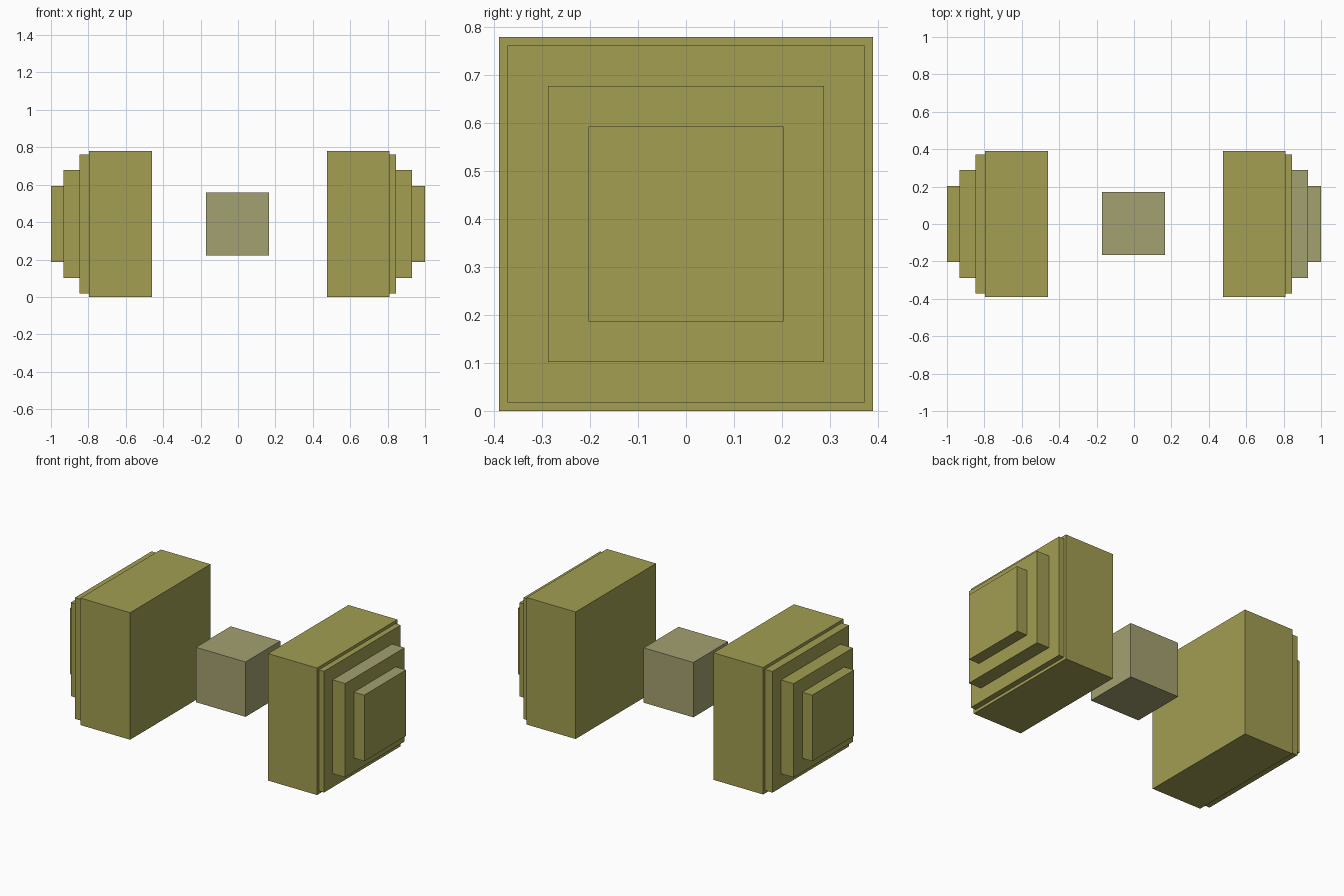
import bpy

if "Cube" in bpy.data.objects:
    bpy.data.objects.remove(bpy.data.objects["Cube"])


def material(name, rgb):
    m = bpy.data.materials.new(name)
    m.diffuse_color = (*rgb, 1)
    m.use_nodes = True
    m.node_tree.nodes["Principled BSDF"].inputs["Base Color"].default_value = m.diffuse_color
    return m


olive = material("olive", (0.361, 0.342, 0.084))
grey_olive = material("grey olive", (0.371, 0.356, 0.162))
MID = 0.39  # height of the shared axis


def box(name, x0, x1, half, mat, y=0.0, z=MID):
    bpy.ops.mesh.primitive_cube_add(size=1, location=((x0 + x1) / 2, y, z))
    ob = bpy.context.object
    ob.name = name
    ob.scale = (x1 - x0, 2 * half, 2 * half)
    bpy.ops.object.transform_apply(location=False, rotation=False, scale=True)
    ob.data.materials.append(mat)
    return ob


# Stepped end blocks, listed from the inner face outwards
names = ["end_block", "thin_step", "middle_step", "outer_step"]
halves = [0.39, 0.372, 0.288, 0.203]
edges = {"left": [-0.46, -0.797, -0.848, -0.933, -1.0],
         "right": [0.477, 0.81, 0.845, 0.93, 1.0]}
for side, xs in edges.items():
    for i, (name, half) in enumerate(zip(names, halves)):
        ob = box(f"{side}_{name}", min(xs[i:i + 2]), max(xs[i:i + 2]), half, olive)
        # Greyer tops on the two outermost right steps
        if side == "right" and i >= 2:
            ob.data.materials.append(grey_olive)
            for face in ob.data.polygons:
                if face.normal.z > 0.9:
                    face.material_index = 1

# Small cube floating between the blocks
box("centre_cube", -0.17, 0.167, 0.1685, grey_olive, y=0.003, z=0.391)
